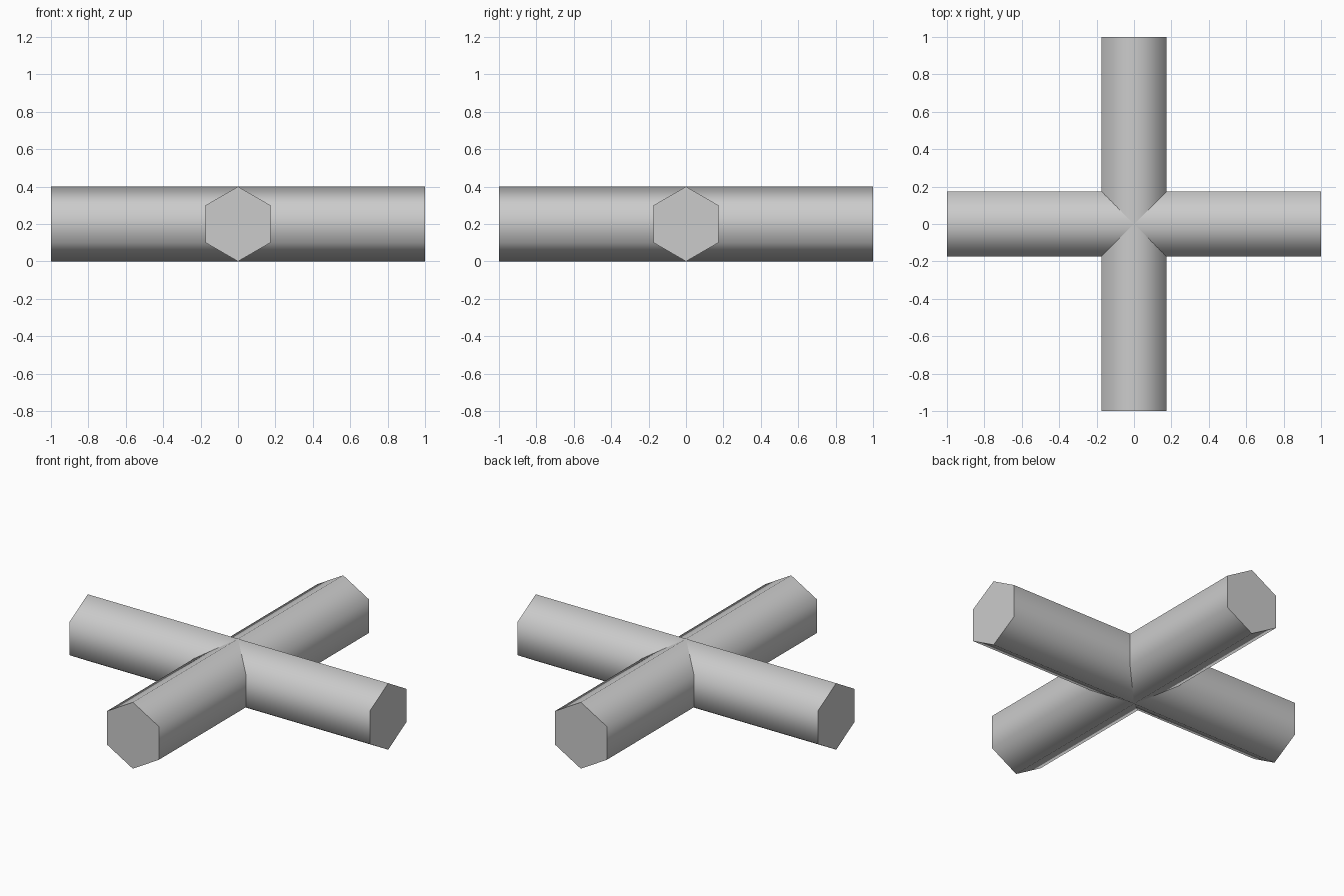
import bpy
import bmesh
import math
from mathutils import Matrix

if "Cube" in bpy.data.objects:
    bpy.data.objects.remove(bpy.data.objects["Cube"])

RADIUS = 0.2
HALF_LENGTH = 1.0
SIDES = 6

grey = bpy.data.materials.new("light_grey")
grey.diffuse_color = (0.6, 0.6, 0.6, 1.0)
grey.use_nodes = True
grey.node_tree.nodes["Principled BSDF"].inputs["Base Color"].default_value = grey.diffuse_color


def hex_beam(name, turn):
    """Hexagonal bar along y with corners at top and bottom, turned about z."""
    bm = bmesh.new()
    ring = []
    for i in range(SIDES):
        a = math.tau * i / SIDES
        ring.append(bm.verts.new((RADIUS * math.sin(a), -HALF_LENGTH,
                                  RADIUS + RADIUS * math.cos(a))))
    cap = bm.faces.new(ring)
    # Pull the end profile through to the far end, keeping both caps
    out = bmesh.ops.extrude_face_region(bm, geom=[cap], use_keep_orig=True)
    moved = [v for v in out["geom"] if isinstance(v, bmesh.types.BMVert)]
    bmesh.ops.translate(bm, verts=moved, vec=(0, 2 * HALF_LENGTH, 0))
    bmesh.ops.rotate(bm, verts=bm.verts, cent=(0, 0, 0),
                     matrix=Matrix.Rotation(turn, 3, 'Z'))
    bmesh.ops.recalc_face_normals(bm, faces=bm.faces)
    # Rounded shading along the sides, crisp flat end caps
    for f in bm.faces:
        f.smooth = len(f.verts) == 4
    for e in bm.edges:
        e.smooth = all(len(f.verts) == 4 for f in e.link_faces)
    mesh = bpy.data.meshes.new(name)
    bm.to_mesh(mesh)
    bm.free()
    mesh.materials.append(grey)
    obj = bpy.data.objects.new(name, mesh)
    bpy.context.collection.objects.link(obj)
    return obj


# Two bars crossing at the middle
hex_beam("front_to_back_beam", 0.0)
hex_beam("left_to_right_beam", math.pi / 2)
